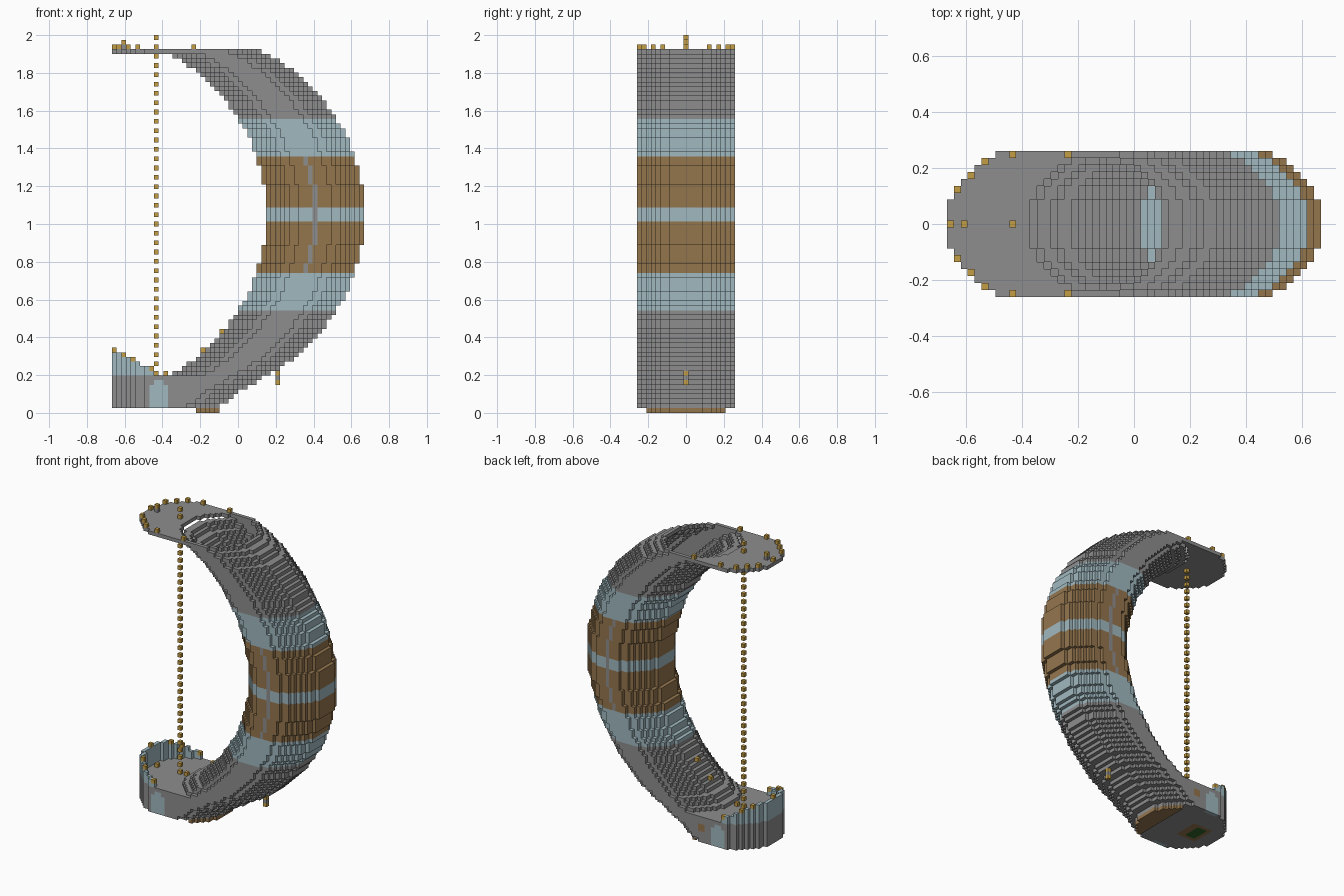
import bpy, bmesh, math
from mathutils import Vector

cube = bpy.data.objects.get("Cube")
if cube:
    bpy.data.objects.remove(cube, do_unlink=True)

LAYERS = 81
V = 2 / LAYERS          # block size
R = 10                  # tower radius in blocks
MID = 42                # layer at the middle of the bend
ARC = 38.84             # bend radius in blocks
TOP = 77                # roof deck layer
LEFT = 10               # centre of the rounded left ends


def material(name, colour):
    m = bpy.data.materials.new(name)
    m.use_nodes = True
    rgba = (*colour, 1)
    m.diffuse_color = rgba
    m.node_tree.nodes["Principled BSDF"].inputs["Base Color"].default_value = rgba
    return m


GREY, BLUE, BROWN, GOLD, GREEN = range(5)
MATS = [
    material("stone grey", (0.27, 0.27, 0.27)),
    material("pale blue", (0.35, 0.485, 0.53)),
    material("wood brown", (0.296, 0.181, 0.076)),
    material("gold", (0.55, 0.34, 0.06)),
    material("dark green", (0.03, 0.13, 0.02)),
]

# Each face: outward step and the two in-plane axes in winding order
SIDES = []
for axis in range(3):
    for sign in (-1, 1):
        n, u, w = Vector(), Vector(), Vector()
        n[axis], u[(axis + 1) % 3], w[(axis + 2) % 3] = sign, 1, 1
        SIDES.append((n, u, w) if sign > 0 else (n, w, u))


def build(name, cells):
    """Turn a dict of blocks {(i, j, k): colour} into a mesh of outer faces."""
    bm = bmesh.new()
    verts = {}

    def vert(p):
        key = tuple(round(c * 2) for c in p)
        if key not in verts:
            verts[key] = bm.verts.new(((p.x - 26.5) * V, p.y * V, (p.z + 0.5) * V))
        return verts[key]

    for cell, colour in cells.items():
        centre = Vector(cell)
        for n, u, w in SIDES:
            if tuple(int(c) for c in centre + n) in cells:
                continue
            mid = centre + n / 2
            quad = [mid + (u * a + w * b) / 2
                    for a, b in ((-1, -1), (1, -1), (1, 1), (-1, 1))]
            bm.faces.new([vert(p) for p in quad]).material_index = colour
    mesh = bpy.data.meshes.new(name)
    bm.to_mesh(mesh)
    bm.free()
    for m in MATS:
        mesh.materials.append(m)
    obj = bpy.data.objects.new(name, mesh)
    bpy.context.collection.objects.link(obj)
    return obj


def in_disc(i, j, centre, r=R + 0.5):
    return (i - centre) ** 2 + j * j <= r * r


def in_slab(i, j, a, b):
    """Inside a shape with straight sides and round ends."""
    return in_disc(i, j, min(max(i, a), b))


def bend(k):
    """Centre of the tower at layer k."""
    k = min(max(k, 7), TOP)
    return round(43 - ARC + math.sqrt(ARC ** 2 - (k - MID) ** 2))


def edge(i):
    """Row of the outermost block on the rounded left end."""
    return int(math.sqrt((R + 0.5) ** 2 - min(i - LEFT, 0) ** 2))


PLAN = [(i, j) for i in range(54) for j in range(-R, R + 1)]

# Base, with a slanting right end, arched doors and a floor hatch
base = {}
for k in range(1, 8):
    end = round(12 + (k - 1) * 1.5)
    for i, j in PLAN:
        if in_slab(i, j, LEFT, end):
            colour = GREY
            if abs(j) == R and (8 <= i <= 11 and k < 6 or i in (9, 10) and k == 6):
                colour = BLUE
            elif j == R and i in (14, 15) and k in (4, 5):
                colour = BROWN
            elif k == 1 and 4 <= i <= 9 and abs(j) <= 3:
                colour = GREEN if 5 <= i <= 7 and abs(j) <= 2 else BROWN
            base[i, j, k] = colour
build("base", base)

# Crescent foot under the base
build("foot", {(i, j, 0): BROWN for i, j in PLAN if i >= 18 and in_disc(i, j, 12)})


# Hollow curved tower with coloured bands
def band(k):
    d = abs(k - MID)
    if d <= 1 or 13 <= d <= 20:
        return BLUE
    return BROWN if d < 13 else GREY


tower = {}
for k in range(8, TOP):
    c = bend(k)
    for i, j in PLAN:
        hollow = (in_disc(i, j, c, R - 0.5) and in_disc(i, j, bend(k + 1))
                  and in_disc(i, j, bend(k - 1)))
        if in_disc(i, j, c) and not hollow:
            seam = abs(j) == R and i == c and abs(k - MID) < 13
            tower[i, j, k] = GREY if seam else band(k)
build("curved_tower", tower)

# Roof deck with a round opening into the tower
build("roof_deck", {(i, j, TOP): GREY for i, j in PLAN
                    if in_slab(i, j, LEFT, bend(TOP))
                    and not in_disc(i, j, bend(TOP), R - 0.5)})

# Sloping parapet around the left end of the base
parapet = {}
for i, j in PLAN:
    if i <= 8 and in_disc(i, j, LEFT) and not in_disc(i, j, LEFT, R - 0.5):
        for k in range(8, 13 - i // 2):
            parapet[i, j, k] = BLUE
build("parapet", parapet)

# Lamps on the parapet, the floor and the inner side of the tower
lamps = {(0, 0, 13): GOLD}
for i in (2, 4, 8):
    for s in (-1, 1):
        lamps[i, s * edge(i), 13 - i // 2] = GOLD
for i in (2, 11, 13):
    lamps[i, 0, 8] = GOLD
for k in (13, 17):
    lamps[bend(k) - R - 1, 0, k] = GOLD
build("lower_lamps", lamps)

# Lamps around the roof deck and a short post
lamps = {(0, 0, TOP + 1): GOLD, (2, 0, TOP + 1): GREY, (2, 0, TOP + 2): GOLD}
for i in (1, 3, 5, 9, 17):
    for s in (-1, 1):
        lamps[i, s * edge(i), TOP + 1] = GOLD
build("roof_lamps", lamps)

# Beaded line between the base and the roof
build("hanging_line", {(9, 0, k): GOLD for k in range(8, LAYERS, 2)})

# Lantern under the overhang
build("lantern", {(35, 0, k): GREY if k == 7 else GOLD for k in range(6, 10)})
